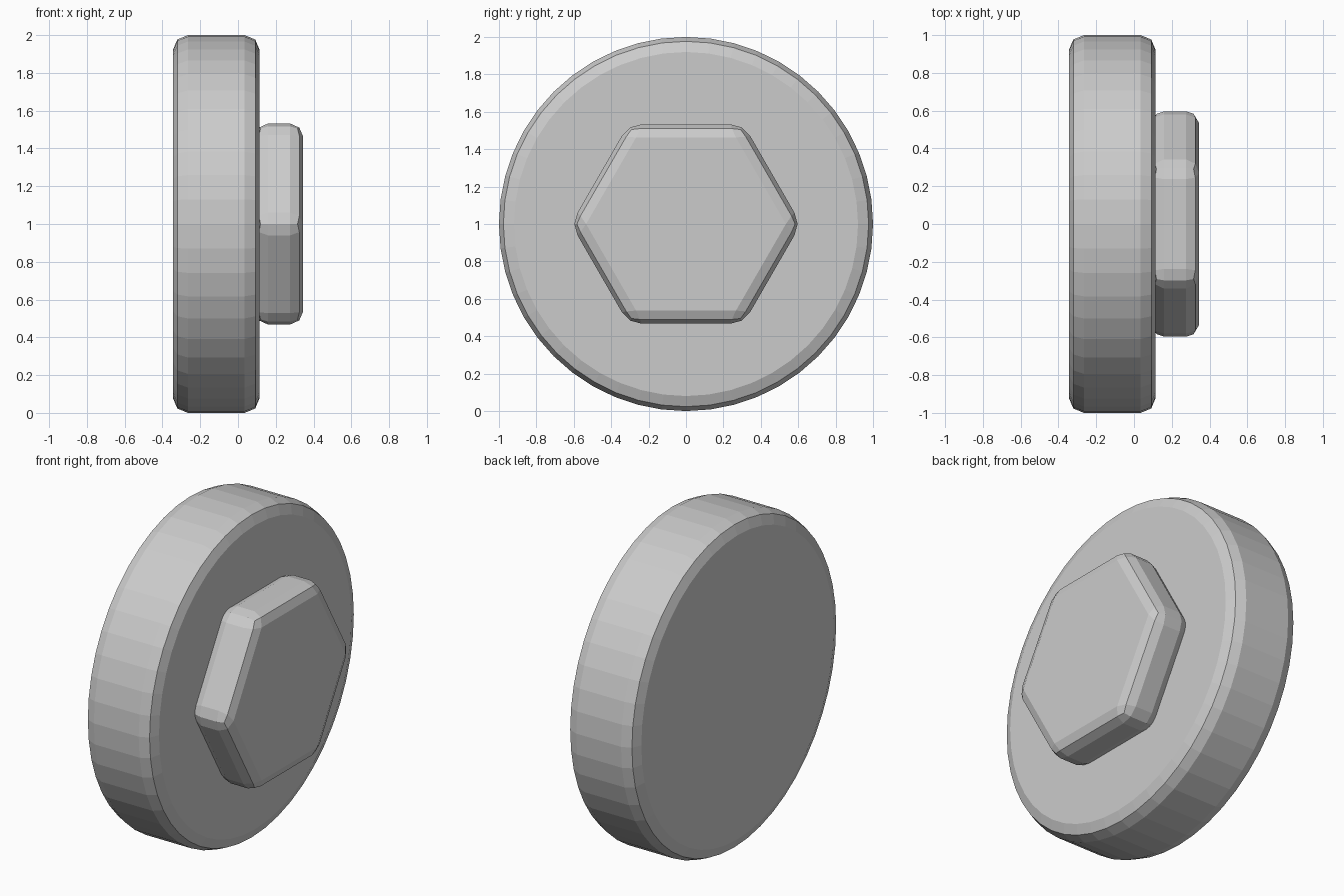
import bpy
import math
from mathutils import Matrix

if "Cube" in bpy.data.objects:
    bpy.data.objects.remove(bpy.data.objects["Cube"])

# One grey for the whole model
grey = bpy.data.materials.new("light_grey")
grey.diffuse_color = (0.6, 0.6, 0.6, 1.0)
grey.use_nodes = True
grey.node_tree.nodes["Principled BSDF"].inputs["Base Color"].default_value = grey.diffuse_color


def bevelled_prism(name, sides, radius, x0, x1, bevel, turn=0.0):
    """Prism lying along x, centred at z = 1, with two-step rounded edges."""
    bpy.ops.mesh.primitive_cylinder_add(
        vertices=sides, radius=radius, depth=x1 - x0)
    ob = bpy.context.object
    ob.name = name
    ob.data.transform(Matrix.Translation(((x0 + x1) / 2, 0, 1))
                      @ Matrix.Rotation(math.pi / 2, 4, 'Y')
                      @ Matrix.Rotation(turn, 4, 'Z'))
    ob.data.materials.append(grey)
    mod = ob.modifiers.new("rounded_edges", 'BEVEL')
    mod.width = bevel
    mod.segments = 2
    mod.limit_method = 'ANGLE'
    mod.angle_limit = math.radians(30)
    return ob


# Round base disc
bevelled_prism("round_disc", 48, 1.0, -0.345, 0.115, 0.08)

# Hexagonal boss, flat sides up and down, corners on +-y
bevelled_prism("hex_boss", 6, 0.615, 0.09, 0.345, 0.07)
